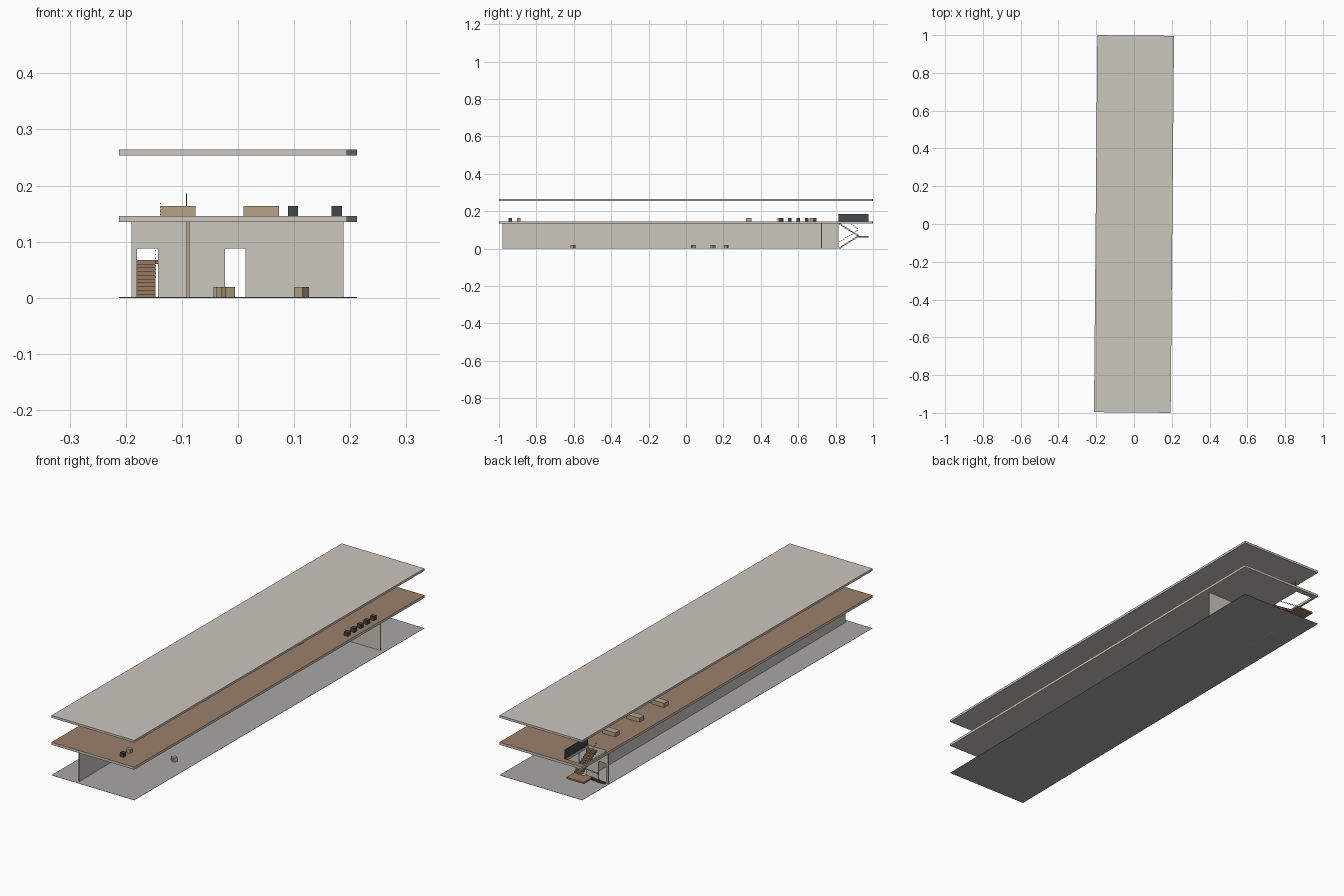
import bpy, bmesh
from math import radians
from mathutils import Matrix, Vector

old = bpy.data.objects.get("Cube")
if old:
    bpy.data.objects.remove(old, do_unlink=True)


def material(name, r, g, b):
    m = bpy.data.materials.new(name)
    m.use_nodes = True
    m.diffuse_color = (r, g, b, 1)
    m.node_tree.nodes["Principled BSDF"].inputs["Base Color"].default_value = (r, g, b, 1)
    return m


PLASTER = material("pale plaster", 0.60, 0.57, 0.515)
GROUND = material("grey ground", 0.40, 0.39, 0.375)
FLOOR = material("brown floor", 0.33, 0.22, 0.145)
STAIR = material("stair wood", 0.31, 0.195, 0.115)
TAN = material("tan wood", 0.48, 0.37, 0.24)
DARK = material("charcoal", 0.06, 0.065, 0.07)

SLAB_TURN = -0.009  # the slabs are turned very slightly against the walls


def finish(bm, name, *mats):
    bmesh.ops.recalc_face_normals(bm, faces=bm.faces)
    mesh = bpy.data.meshes.new(name)
    bm.to_mesh(mesh)
    bm.free()
    for m in mats:
        mesh.materials.append(m)
    ob = bpy.data.objects.new(name, mesh)
    bpy.context.collection.objects.link(ob)
    return ob


def add_box(bm, x, y, z, turn=0.0):
    """Box between the (low, high) pairs, turned about its own vertical axis."""
    size = [b - a for a, b in (x, y, z)]
    mid = Vector([(a + b) / 2 for a, b in (x, y, z)])
    mat = Matrix.Translation(mid) @ Matrix.Rotation(turn, 4, "Z") @ Matrix.Diagonal((*size, 1))
    bmesh.ops.create_cube(bm, size=1, matrix=mat)


def box(name, mat, x, y, z, turn=0.0):
    bm = bmesh.new()
    add_box(bm, x, y, z, turn)
    return finish(bm, name, mat)


def around(c, size):
    return (c - size / 2, c + size / 2)


def door_wall(name, x, y, height, door, door_height):
    """Cross wall with a doorway, extruded from its outline."""
    outline = [(x[0], 0), (door[0], 0), (door[0], door_height), (door[1], door_height),
               (door[1], 0), (x[1], 0), (x[1], height), (x[0], height)]
    bm = bmesh.new()
    face = bm.faces.new([bm.verts.new((px, y[0], pz)) for px, pz in outline])
    out = bmesh.ops.extrude_face_region(bm, geom=[face])
    verts = [v for v in out["geom"] if isinstance(v, bmesh.types.BMVert)]
    bmesh.ops.translate(bm, verts=verts, vec=(0, y[1] - y[0], 0))
    return finish(bm, name, PLASTER)


# Ground, upper floor and roof
WIDE, LONG = around(0, 0.406), around(0, 1.996)
box("ground", GROUND, WIDE, LONG, (0, 0.001), SLAB_TURN)
box("roof", PLASTER, WIDE, LONG, (0.254, 0.264), SLAB_TURN)
upper = box("upper_floor", PLASTER, WIDE, LONG, (0.135, 0.146), SLAB_TURN)

# Stairwell opening cut through the upper floor
cutter = box("stairwell_cutter", PLASTER, (-0.185, -0.095), (0.815, 0.975), (0.1, 0.2))
cutter.hide_render = True
cut = upper.modifiers.new("stairwell", "BOOLEAN")
cut.operation = "DIFFERENCE"
cut.solver = "EXACT"
cut.object = cutter
bpy.context.view_layer.objects.active = upper
bpy.ops.object.modifier_apply(modifier=cut.name)
bpy.data.objects.remove(cutter, do_unlink=True)
upper.data.materials.clear()
upper.data.materials.append(PLASTER)
upper.data.materials.append(FLOOR)
for p in upper.data.polygons:
    p.material_index = 1 if p.normal.z > 0.9 else 0

# Ground floor walls
spine = box("long_wall", PLASTER, (-0.092, -0.086), (-0.98, 0.815), (0, 0.135))
spine.data.materials.append(TAN)
for p in spine.data.polygons:
    p.material_index = 1 if p.normal.y < -0.9 else 0
door_wall("cross_wall", (-0.086, 0.188), (0.722, 0.728), 0.135, (-0.023, 0.013), 0.088)
door_wall("back_wall", (-0.19, -0.092), (0.809, 0.815), 0.135, (-0.18, -0.143), 0.088)

# Two stair flights with a landing between them, and dashed handrails
STEPS, RUN, RISE = 10, 0.0105, 0.0067
LOW_X, HIGH_X = (-0.182, -0.147), (-0.138, -0.1)
stairs, rails = bmesh.new(), bmesh.new()
for i in range(STEPS):
    y = (0.817 + i * RUN, 0.817 + (i + 1) * RUN)
    low = i * RISE
    high = 0.135 - (i + 1) * RISE
    add_box(stairs, LOW_X, y, (low, low + RISE))
    add_box(stairs, HIGH_X, y, (high, high + RISE))
    dash = around(sum(y) / 2, 0.008)
    add_box(rails, around(-0.147, 0.002), dash, around(low + 0.037, 0.002))
    add_box(rails, around(-0.138, 0.002), dash, around(high + 0.04, 0.002))
finish(stairs, "stair_flights", STAIR)
finish(rails, "stair_handrails", DARK)
box("stair_landing", STAIR, (-0.185, -0.1), (0.921, 0.975), (0.06, 0.067))
box("stairwell_railing", DARK, around(-0.092, 0.002), (0.815, 0.975), (0.146, 0.186))

# Upper floor furniture
UP = (0.146, 0.164)
for i, (x, y) in enumerate([(-0.107, 0.335), (-0.107, 0.505), (-0.107, 0.675), (0.0415, 0.335)]):
    box(f"table_{i + 1}", TAN, around(x, 0.063), around(y, 0.031), UP)
for i in range(5):
    box(f"dark_seat_{i + 1}", DARK, around(0.176, 0.018), around(0.51 + i * 0.045, 0.018), UP)
box("front_dark_seat", DARK, around(0.098, 0.018), around(-0.94, 0.018), UP)
box("front_tan_seat", TAN, around(0.098, 0.018), around(-0.895, 0.018), UP)

# Turned stools on the ground floor
stools = [(0.113, -0.605, 55), (-0.018, 0.04, 25), (-0.026, 0.145, 40), (-0.031, 0.215, 60)]
for i, (x, y, turn) in enumerate(stools):
    box(f"stool_{i + 1}", TAN, around(x, 0.019), around(y, 0.019), (0.0005, 0.019), radians(turn))
